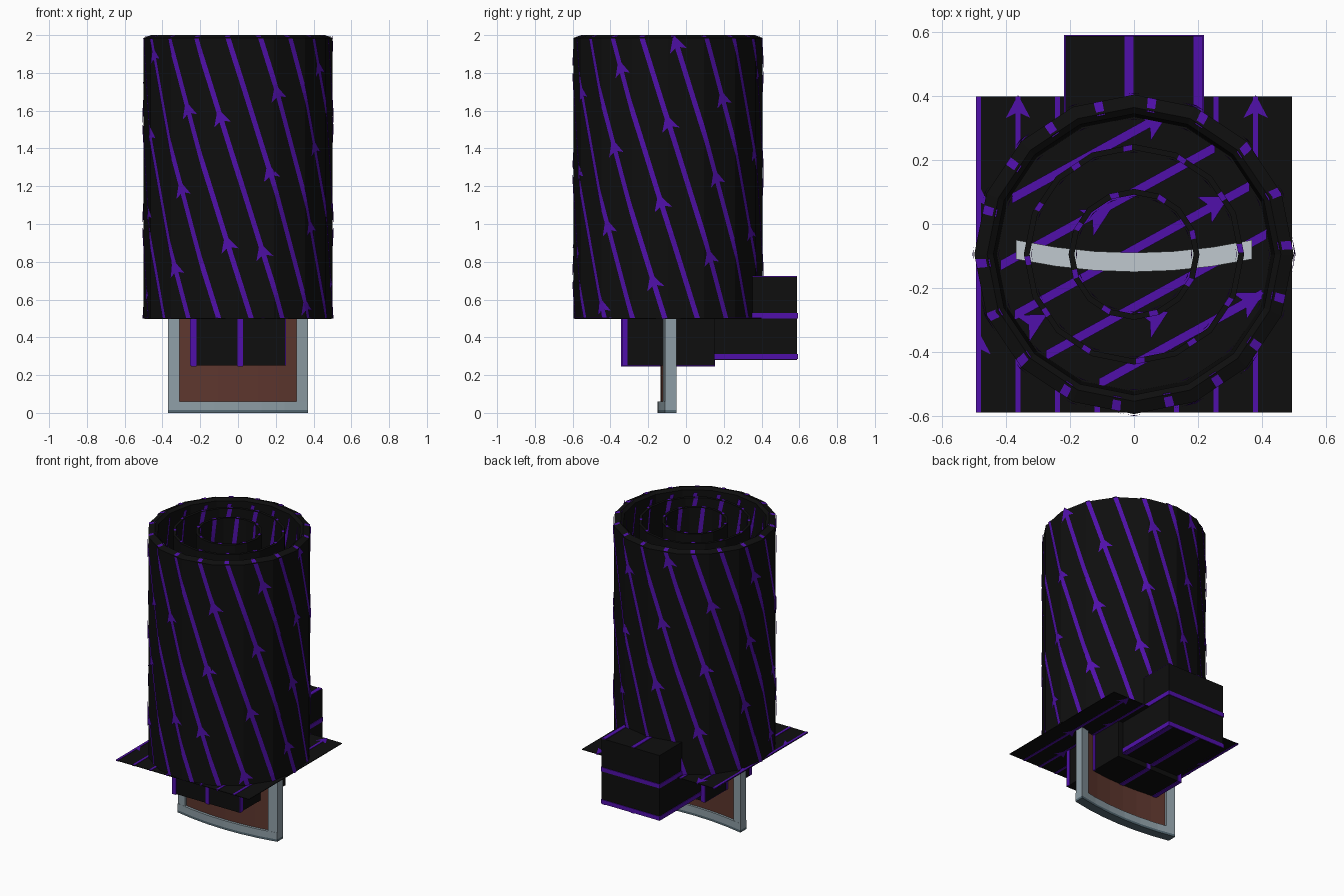
import bpy, bmesh
from math import sin, cos, pi, radians, hypot

cube = bpy.data.objects.get("Cube")
if cube:
    bpy.data.objects.remove(cube, do_unlink=True)


def material(name, rgb):
    m = bpy.data.materials.new(name)
    m.use_nodes = True
    m.diffuse_color = (*rgb, 1)
    m.node_tree.nodes["Principled BSDF"].inputs["Base Color"].default_value = (*rgb, 1)
    return m


BLACK = material("black", (.0045, .0045, .0045))
PURPLE = material("purple", (.08, .005, .40))
STEEL = material("steel", (.27, .34, .38))
PALE = material("pale_steel", (.53, .58, .62))
SLATE = material("slate", (.09, .14, .17))
BROWN = material("brown", (.11, .037, .027))
CY = -.095          # tube axis
SIDES = 16


def finish(name, bm, mat, recalc=True):
    if recalc:
        bmesh.ops.recalc_face_normals(bm, faces=bm.faces)
    me = bpy.data.meshes.new(name)
    bm.to_mesh(me)
    bm.free()
    me.materials.append(mat)
    ob = bpy.data.objects.new(name, me)
    bpy.context.collection.objects.link(ob)
    return ob


def face(bm, pts):
    return bm.faces.new([bm.verts.new(p) for p in pts])


def add_box(bm, lo, hi):
    vs = bmesh.ops.create_cube(bm, size=1)["verts"]
    for v in vs:
        v.co = [(a + b) / 2 + c * (b - a) for a, b, c in zip(lo, hi, v.co)]


def lathe(name, profile, mat, floor=False):
    bm = bmesh.new()
    rings = [[bm.verts.new((r * cos(2 * pi * i / SIDES), CY + r * sin(2 * pi * i / SIDES), z))
              for i in range(SIDES)] for r, z in profile]
    for a, b in zip(rings, rings[1:]):
        for i in range(SIDES):
            j = (i + 1) % SIDES
            bm.faces.new((a[i], a[j], b[j], b[i]))
    if floor:
        bm.faces.new(rings[-1])
    return finish(name, bm, mat, False)


def on_tube(radius, offset):
    """Map angle from the front and height to a point on the faceted wall."""
    def place(a, z):
        step = 2 * pi / SIDES
        r = radius * cos(step / 2) / cos(a % step - step / 2) + offset
        return (r * sin(a), CY - r * cos(a), z)
    return place


def arrow(bm, place, s, t, ds, dt, size=1, scale=1):
    """Arrow head at (s, t) pointing along (ds, dt), made of two halves."""
    n = hypot(ds, dt)
    ds, dt = ds / n * size, dt / n * size
    shape = [(.055, 0), (-.035, .048), (-.012, 0)]
    for side in (1, -1):
        face(bm, [place(s + (u * ds - v * side * dt) * scale, t + u * dt + v * side * ds)
                  for u, v in shape])


# Large tube with bevelled lip, and nested tubes inside it
FLOOR = 1.0
lathe("outer_tube", [(.5, .5), (.5, 1.985), (.46, 2), (.44, 1.985), (.43, FLOOR)], BLACK, True)
for name, r in (("middle_tube", .345), ("inner_tube", .205)):
    lathe(name, [(r, FLOOR), (r, 1.985), (r - .018, 1.985), (r - .018, FLOOR)], BLACK)

# Spiral stripes with arrow heads
TWIST = radians(36.5)


def spiral(name, radius, offset, z0, z1, count, heads):
    bm = bmesh.new()
    place = on_tube(radius, offset)
    half = .014 / radius
    steps = 36
    for k in range(count):
        base = 2 * pi * k / count
        for i in range(steps):
            za, zb = (z0 + (z1 - z0) * j / steps for j in (i, i + 1))
            aa, ab = (base - (z - 1.27) * TWIST for z in (za, zb))
            face(bm, [place(aa - half, za), place(aa + half, za),
                      place(ab + half, zb), place(ab - half, zb)])
        if heads:
            z = z0 + .05 + (1.27 - .29 * (k - 1) - z0 - .05) % .71
            while z < z1 - .03:
                arrow(bm, place, base - (z - 1.27) * TWIST, z, -TWIST * radius, 1, 1, 1 / radius)
                z += .71
    finish(name, bm, PURPLE, False)


spiral("tube_stripes", .5, .006, .5, 1.983, 18, True)
spiral("tube_lining_stripes", .433, -.008, FLOOR, 1.975, 18, False)
spiral("middle_lining_stripes", .327, -.005, FLOOR, 1.985, 12, False)
spiral("inner_lining_stripes", .187, -.005, FLOOR, 1.985, 8, False)

# Short dashes across the lips
bm = bmesh.new()
for ro, ri, zo, zi, n in ((.5, .455, 1.99, 2, 18), (.345, .327, 1.989, 1.989, 12),
                          (.205, .187, 1.989, 1.989, 8)):
    outer, inner = on_tube(ro, 0), on_tube(ri, 0)
    for k in range(n):
        a = 2 * pi * k / n - (2 - 1.27) * TWIST
        h = .014 / ro
        face(bm, [outer(a - h, zo), outer(a + h, zo), inner(a + h, zi), inner(a - h, zi)])
finish("lip_dashes", bm, PURPLE, False)

# Diagonal stripes on the floor of the tube
bm = bmesh.new()
flat = lambda x, y: (x, y, FLOOR + .005)
slope = .55
for c in (.29, .1, -.08, -.26, -.44):
    d = (c - CY) / hypot(1, slope)
    reach = (.42 ** 2 - d ** 2) ** .5 / hypot(1, slope)
    mid = -slope * (c - CY) / (1 + slope ** 2)
    xa, xb = mid - reach, mid + reach
    face(bm, [flat(xa, c + slope * xa - .016), flat(xb, c + slope * xb - .016),
              flat(xb, c + slope * xb + .016), flat(xa, c + slope * xa + .016)])
for x, y in ((.06, .32), (.25, .06), (-.12, .02), (-.32, -.31), (.06, -.3), (.36, -.24)):
    arrow(bm, flat, x, y, 1, slope)
finish("floor_stripes", bm, PURPLE, False)

# Square sheet under the tube, striped on both sides
bm = bmesh.new()
add_box(bm, (-.495, -.59, .498), (.495, .4, .502))
finish("base_sheet", bm, BLACK)
bm = bmesh.new()
for i in range(8):
    x = -.487 + .124 * i
    add_box(bm, (x - .008, -.59, .496), (x + .008, .4, .504))
    for z in (.495, .505):
        sheet = lambda s, t, z=z: (max(-.495, min(.495, s)), t, z)
        for y in ((-.38, .08) if i % 2 == 0 else (-.15, .36)):
            arrow(bm, sheet, x, y, 0, 1, .8)
finish("sheet_stripes", bm, PURPLE)

# Block under the tube with upright stripes
bm = bmesh.new()
add_box(bm, (-.25, -.34, .25), (.25, .15, .74))
finish("lower_block", bm, BLACK)
bm = bmesh.new()
E = .004
for x in (-.235, .012):
    add_box(bm, (x - .014, -.34 - E, .25 - E), (x + .014, .15 + E, .5))
for y in (-.325, -.08):
    for x in (-.25, .25):
        add_box(bm, (x - E, y - .014, .25), (x + E, y + .014, .5))
finish("lower_block_stripes", bm, PURPLE)

# Block at the back with lengthwise stripes
bm = bmesh.new()
add_box(bm, (-.215, .15, .283), (.215, .588, .72))
finish("back_block", bm, BLACK)
bm = bmesh.new()
for z in (.298, .515):
    add_box(bm, (-.215 - E, .15, z - .014), (.215 + E, .588 + E, z + .014))
for x in (-.015, .2):
    for z in (.283, .72):
        add_box(bm, (x - .014, .15, z - E), (x + .014, .588, z + E))
finish("back_block_stripes", bm, PURPLE)


# Curved framed panel passing up into the tube
def curved(name, x0, x1, z0, z1, front, back, mat, segs=1):
    bm = bmesh.new()
    rows = []
    for i in range(segs + 1):
        x = x0 + (x1 - x0) * i / segs
        y = -.09 + .04 * (x / .37) ** 2
        rows.append([bm.verts.new(p) for p in ((x, y - front, z0), (x, y - back, z0),
                                               (x, y - back, z1), (x, y - front, z1))])
    for a, b in zip(rows, rows[1:]):
        for i in range(4):
            j = (i + 1) % 4
            bm.faces.new((a[i], a[j], b[j], b[i]))
    bm.faces.new(rows[0])
    bm.faces.new(rows[-1])
    return finish(name, bm, mat)


TOP = 1.1
curved("panel", -.32, .32, .05, TOP - .05, .045, .015, BROWN, 6)
curved("frame_bottom", -.37, .37, .015, .06, .062, 0, STEEL, 6)
curved("frame_sill", -.37, .37, 0, .015, .062, 0, SLATE, 6)
curved("frame_top", -.37, .37, TOP - .06, TOP, .06, 0, PALE, 6)
for name, s in (("frame_left", 1), ("frame_right", -1)):
    curved(name, .31 * s, .37 * s, .06, TOP - .06, .06, 0, STEEL)
